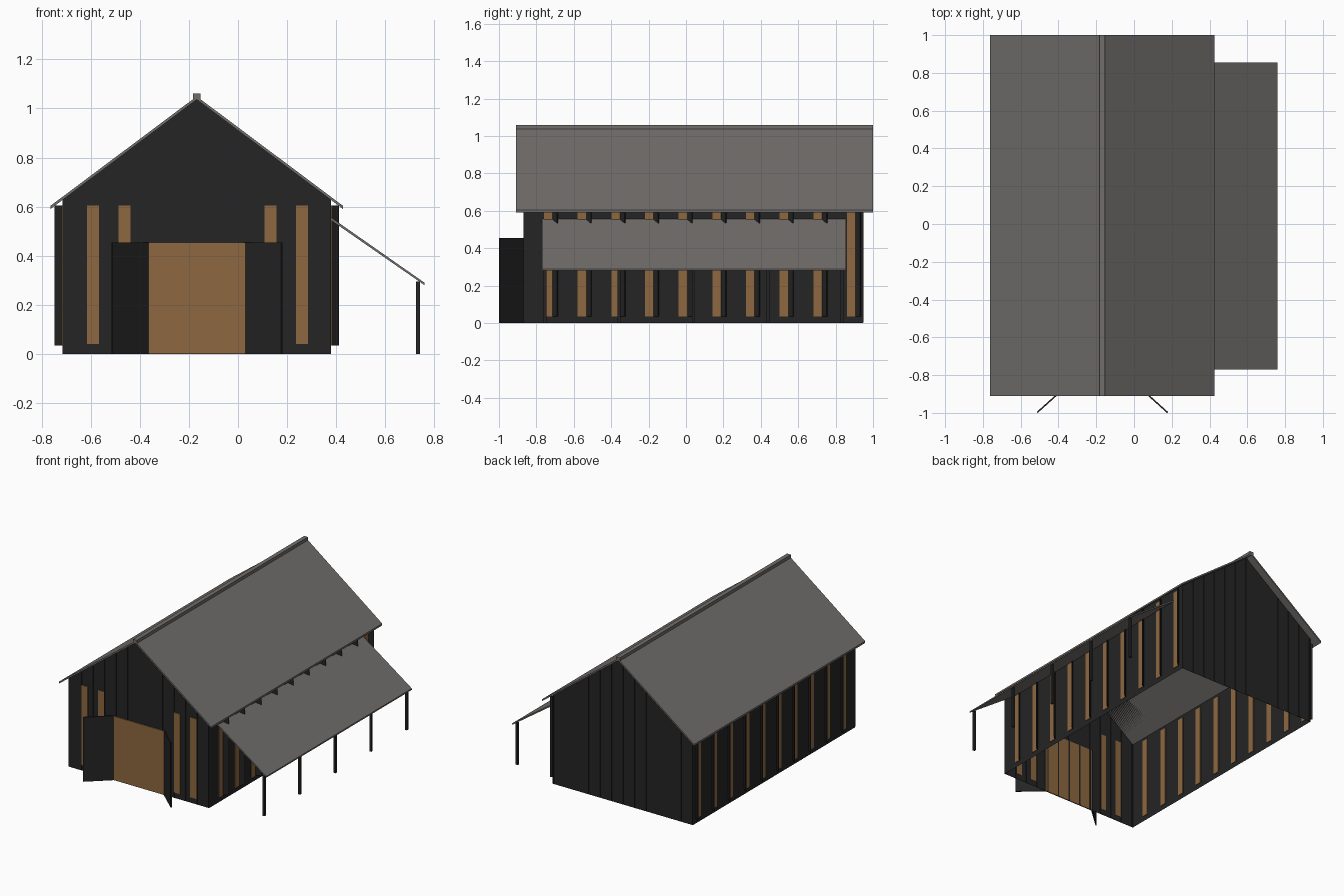
import bpy, bmesh, math
from mathutils import Matrix, Vector

if "Cube" in bpy.data.objects:
    bpy.data.objects.remove(bpy.data.objects["Cube"])


def material(name, color):
    m = bpy.data.materials.new(name)
    m.diffuse_color = (*color, 1)
    m.use_nodes = True
    m.node_tree.nodes["Principled BSDF"].inputs["Base Color"].default_value = m.diffuse_color
    return m


DARK = material("black timber", (0.018, 0.018, 0.018))
ROOF = material("grey roofing", (0.165, 0.155, 0.147))
TAN = material("warm wood", (0.27, 0.14, 0.052))

CX, HALF = -0.168, 0.5475          # ridge position and half width of the body
Y0, Y1 = -0.865, 0.945             # front and back walls
SLOPE, APEX = 0.748, 1.036         # pitch and peak of the walls


def finish(name, bm, mat):
    bmesh.ops.recalc_face_normals(bm, faces=bm.faces)
    me = bpy.data.meshes.new(name)
    bm.to_mesh(me)
    bm.free()
    me.materials.append(mat)
    ob = bpy.data.objects.new(name, me)
    bpy.context.collection.objects.link(ob)
    return ob


def add_box(bm, lo, hi, matrix=Matrix()):
    lo, hi = Vector(lo), Vector(hi)
    m = matrix @ Matrix.Translation((lo + hi) / 2) @ Matrix.Diagonal((*(hi - lo), 1))
    bmesh.ops.create_cube(bm, size=1, matrix=m)


def extrude_profile(name, pts, y0, y1, mat):
    """Extrude an x-z outline along y."""
    bm = bmesh.new()
    f = bm.faces.new([bm.verts.new((x, y0, z)) for x, z in pts])
    r = bmesh.ops.extrude_face_region(bm, geom=[f])
    moved = [v for v in r["geom"] if isinstance(v, bmesh.types.BMVert)]
    bmesh.ops.translate(bm, verts=moved, vec=(0, y1 - y0, 0))
    return bm


def wall_top(x):
    return APEX - SLOPE * abs(x - CX)


# Barn shell, open underneath
a, b = CX - HALF, CX + HALF
bm = extrude_profile("shell", [(a, 0), (b, 0), (b, wall_top(b)), (CX, APEX), (a, wall_top(a))],
                     Y0, Y1, DARK)
bmesh.ops.delete(bm, geom=[f for f in bm.faces if f.calc_center_median().z < 0.001],
                 context='FACES_ONLY')
finish("barn_walls", bm, DARK)

# Vertical battens on both gable ends
bm = bmesh.new()
for i in range(13):
    x = a + 0.005 + (2 * HALF - 0.01) * i / 12
    for y in (Y0, Y1):
        add_box(bm, (x - 0.005, y - 0.004, 0.003), (x + 0.005, y + 0.004, wall_top(x) - 0.004))
finish("gable_battens", bm, DARK)

# Main roof: chevron profile, then the ridge cap
E, T = 0.595, 0.013
pk = APEX + T
drop = SLOPE * E
finish("main_roof", extrude_profile("roof", [
    (CX - E, pk - drop - T), (CX, pk - T), (CX + E, pk - drop - T),
    (CX + E, pk - drop), (CX, pk), (CX - E, pk - drop)], -0.91, 1.0, ROOF), ROOF)
bm = bmesh.new()
add_box(bm, (CX - 0.015, -0.91, 1.038), (CX + 0.015, 1.0, 1.06))
finish("ridge_cap", bm, ROOF)

# Lean-to roof and posts
finish("lean_to_roof", extrude_profile("lean", [
    (0.378, 0.545), (0.76, 0.28), (0.76, 0.29), (0.378, 0.557)], -0.77, 0.855, ROOF), ROOF)
bm = bmesh.new()
for i in range(5):
    y = -0.755 + 1.59 * i / 4
    add_box(bm, (0.725, y - 0.008, 0), (0.741, y + 0.008, 0.296))
finish("lean_to_posts", bm, DARK)

# Window strips and open shutters along both sides
strips, shutters = bmesh.new(), bmesh.new()
for i in range(10):
    y = -0.736 + 0.18 * i
    for s in (-1, 1):
        x = CX + s * HALF
        add_box(strips, (x - 0.004, y - 0.023, 0.035), (x + 0.004, y + 0.023, 0.605))
        hinge = Matrix.Translation((x, y + 0.024, 0)) @ Matrix.Rotation(
            math.radians(40 if s > 0 else 140), 4, 'Z')
        add_box(shutters, (0, -0.003, 0.035), (0.04, 0.003, 0.605), hinge)
finish("side_shutters", shutters, DARK)

# Window strips on the front
for x in (-0.59, -0.462, 0.132, 0.26):
    add_box(strips, (x - 0.024, Y0 - 0.005, 0.04), (x + 0.024, Y0 + 0.002, 0.605))
finish("window_strips", strips, TAN)

# Doorway panel and two open doors
bm = bmesh.new()
add_box(bm, (-0.365, Y0 - 0.006, 0.002), (0.03, Y0 + 0.002, 0.453))
finish("doorway", bm, TAN)
bm = bmesh.new()
for x, ang in ((-0.365, 222), (0.03, -42)):
    hinge = Matrix.Translation((x, Y0, 0)) @ Matrix.Rotation(math.radians(ang), 4, 'Z')
    add_box(bm, (0, -0.004, 0), (0.199, 0.004, 0.455), hinge)
finish("barn_doors", bm, DARK)
